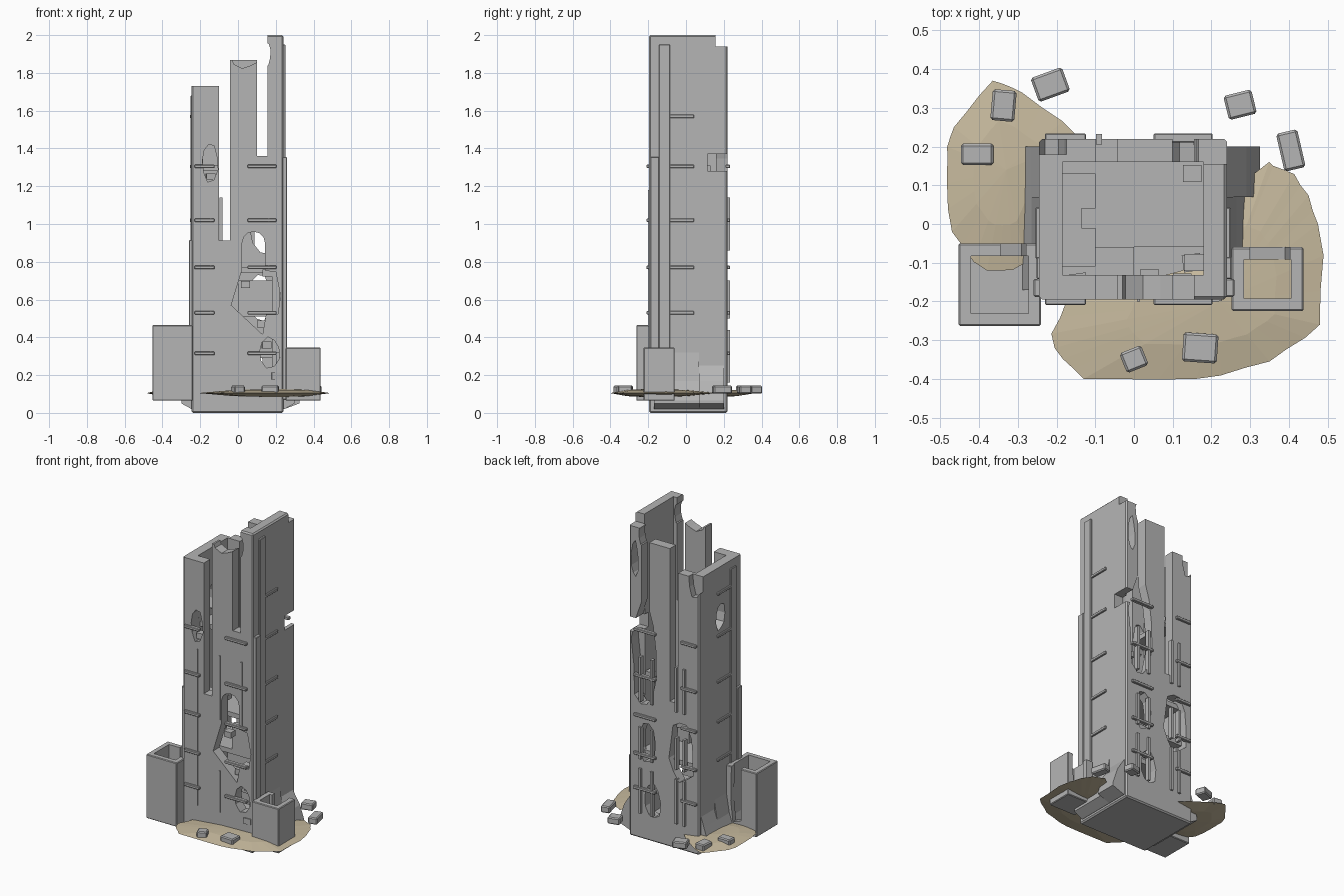
import bpy, bmesh, math, random
from mathutils import Vector, Matrix

if "Cube" in bpy.data.objects:
    bpy.data.objects.remove(bpy.data.objects["Cube"])

random.seed(4)


def material(name, rgb):
    m = bpy.data.materials.new(name)
    m.diffuse_color = (*rgb, 1)
    m.use_nodes = True
    m.node_tree.nodes["Principled BSDF"].inputs["Base Color"].default_value = m.diffuse_color
    return m


STONE = material("grey_concrete", (0.46, 0.46, 0.46))
SAND = material("tan_sand", (0.57, 0.49, 0.34))


def finish(name, bm, mat=STONE, bevel=0):
    bmesh.ops.recalc_face_normals(bm, faces=bm.faces[:])
    if bevel:
        bmesh.ops.bevel(bm, geom=bm.edges[:], offset=bevel, segments=1, affect='EDGES')
    me = bpy.data.meshes.new(name)
    bm.to_mesh(me)
    bm.free()
    me.materials.append(mat)
    ob = bpy.data.objects.new(name, me)
    bpy.context.collection.objects.link(ob)
    return ob


def box(name, x, y, z, turn=0, bevel=0):
    """Box between pairs of limits, turned about its own upright axis."""
    bm = bmesh.new()
    mid = Vector([sum(p) / 2 for p in (x, y, z)])
    size = [abs(p[1] - p[0]) for p in (x, y, z)]
    m = Matrix.Translation(mid) @ Matrix.Rotation(math.radians(turn), 4, 'Z') @ Matrix.Diagonal((*size, 1))
    bmesh.ops.create_cube(bm, size=1, matrix=m)
    return finish(name, bm, bevel=bevel)


def around(c, r):
    return (c - r, c + r)


def prism(name, pts, axis, span):
    """Extrude an outline along x (points are y,z) or along y (points are x,z)."""
    bm = bmesh.new()
    ends = []
    for t in span:
        ends.append([bm.verts.new((t, *p) if axis == 'x' else (p[0], t, p[1])) for p in pts])
    bm.faces.new(ends[0])
    bm.faces.new(ends[1])
    for i in range(len(pts)):
        bm.faces.new((ends[0][i - 1], ends[0][i], ends[1][i], ends[1][i - 1]))
    return finish(name, bm)


def cut(target, cutter):
    bpy.context.view_layer.objects.active = target
    m = target.modifiers.new("cut", 'BOOLEAN')
    m.operation, m.solver, m.object = 'DIFFERENCE', 'EXACT', cutter
    bpy.ops.object.modifier_apply(modifier=m.name)
    bpy.data.objects.remove(cutter)


def blast(target, c, r, axis, span, n=9):
    """Cut a ragged oval hole."""
    pts = []
    for i in range(n):
        a, k = math.tau * i / n + 0.3, random.uniform(0.8, 1.08)
        pts.append((c[0] + r[0] * k * math.cos(a), c[1] + r[1] * k * math.sin(a)))
    cut(target, prism("cutter", pts, axis, span))


# Hollow tower shell
tower = box("tower_walls", (-0.245, 0.24), (-0.195, 0.22), (0, 2), bevel=0.008)
cut(tower, box("cutter", (-0.185, 0.18), (-0.132, 0.16), (0.1, 3)))
THROUGH, FRONT, BACK = (-0.4, 0.4), (-0.3, -0.12), (0.15, 0.3)
# stepped wall tops and deep slots, front and back alike
for x, z in (((-0.4, -0.07), 1.73), ((-0.08, 0.125), 1.868), ((-0.10, -0.042), 0.912), ((0.10, 0.155), 1.36)):
    cut(tower, box("cutter", x, THROUGH, (z, 3)))
# arched front window and the breach below it
arch = [(0.022, 0.7), (0.143, 0.7)]
arch += [(0.0825 + 0.0605 * math.cos(math.pi * i / 6), 0.9 + 0.06 * math.sin(math.pi * i / 6)) for i in range(7)]
cut(tower, prism("cutter", arch, 'y', FRONT))
breach = [(-0.036, 0.57), (0.025, 0.77), (0.2, 0.745), (0.225, 0.62), (0.21, 0.52), (0.15, 0.53), (0.13, 0.415)]
cut(tower, prism("cutter", breach, 'y', FRONT))
# ragged holes in each wall, then broken post tops and corners
blast(tower, (0.165, 0.325), (0.06, 0.085), 'y', FRONT)
blast(tower, (-0.15, 1.33), (0.046, 0.105), 'y', FRONT)
blast(tower, (0.04, 1.88), (0.075, 0.055), 'y', FRONT)
blast(tower, (0.15, 1.9), (0.024, 0.07), 'y', THROUGH)
blast(tower, (0.135, 1.13), (0.09, 0.34), 'y', BACK, 12)
blast(tower, (-0.12, 0.61), (0.09, 0.21), 'y', BACK, 11)
blast(tower, (0.08, 0.25), (0.06, 0.12), 'y', BACK)
blast(tower, (0.11, 0.61), (0.06, 0.14), 'y', BACK)
blast(tower, (0.2, 1.74), (0.025, 0.11), 'y', BACK)
blast(tower, (-0.22, 1.7), (0.05, 0.1), 'y', (0.18, 0.3))
blast(tower, (0.01, 1.42), (0.05, 0.09), 'x', (-0.3, -0.15))
cut(tower, box("cutter", (0.14, 0.3), (0.115, 0.3), (1.28, 1.37)))
cut(tower, box("cutter", (0.14, 0.3), (0.155, 0.3), (1.94, 3)))

# Broken floors, ledges and fallen slabs inside
for i, z in enumerate((0.305, 0.525, 0.755)):
    box(f"floor_{i}", (-0.2, 0.2), (-0.06, 0.18), around(z, 0.015))
box("front_ledge", (-0.2, 0), (-0.14, -0.06), around(0.875, 0.015))
box("inner_partition", (0, 0.2), (-0.06, -0.03), (0.52, 0.7))
slab = box("corner_slab", (-0.2, -0.1), (-0.11, 0.13), around(1.295, 0.015))
cut(slab, box("cutter", (-0.135, 0), (-0.01, 0.04), (1, 1.5)))
for i, (x, y, z) in enumerate(((0.04, -0.14, 0.68), (0.15, -0.1, 0.36), (0.155, -0.1, 0.74), (0.2, -0.18, 0.195),
                               (0.125, -0.15, 0.47), (-0.145, -0.15, 1.25), (0.15, 0.13, 1.0))):
    box(f"rubble_{i}", around(x, 0.024), around(y, 0.022), around(z, 0.018), turn=8 * (i % 2))

# Horizontal ribs on every wall
for i, z in enumerate((0.315, 0.53, 0.77, 1.02, 1.305, 1.57)):
    h = around(z, 0.009)
    if i < 5:
        for wall, y in (("front", (-0.209, -0.185)), ("back", (0.21, 0.234))):
            for x in (-0.177, 0.127):
                box(f"{wall}_rib_{i}", around(x, 0.053 if x < 0 else 0.076), y, h, bevel=0.003)
    if i > 0:
        for wall, x in (("right", 0.24), ("left", -0.245)):
            box(f"{wall}_rib_{i}", around(x, 0.01), (-0.09, 0.043), h, bevel=0.003)

# Thin vertical strips, broken into lengths
for i, (x, low, high) in enumerate(((-0.145, 0.2, 1.18), (0.012, 0.78, 1.18), (0.163, 0.76, 1.18), (0.012, 0.2, 0.46))):
    box(f"front_strip_{i}", around(x, 0.004), (-0.2, -0.18), (low, high))
for x in (-0.145, -0.09, 0.08, 0.16):
    for low, high in ((0.16, 0.44), (0.5, 0.7), (0.86, 1.14)):
        box("back_strip", around(x, 0.008), (0.205, 0.232), (low, high))

# Side pilasters, thicker front corners and flared feet
for side, s, tall, short, flare in (("right", 1, 1.95, 1.355, 0.325), ("left", -1, 1.68, 0.915, 0.3)):
    box(f"{side}_pilaster", (s * 0.22, s * 0.252), (-0.142, -0.085), (0.07, tall), bevel=0.003)
    box(f"{side}_corner_strip", (s * 0.22, s * 0.259), (-0.188, -0.142), (0.07, short), bevel=0.003)
    for y, out, top in (((-0.17, 0.07), 0.3, 0.32), ((0.07, 0.2), flare, 0.25)):
        side_profile = [(0.2, 0.02), (0.245, 0.02), (out, 0.05), (out, 0.065), (out - 0.035, 0.17), (0.24, top), (0.2, top)]
        prism(f"{side}_foot", [(s * a, b) for a, b in side_profile], 'y', y)

# Open bunkers at the front corners, each with a broken back wall
for side, x, y, top, gap in (("left", (-0.453, -0.24), (-0.263, -0.05), 0.465, (-0.345, -0.29)),
                             ("right", (0.252, 0.438), (-0.225, -0.06), 0.345, (0.3, 0.39))):
    t = 0.032
    bunker = box(f"{side}_bunker", x, y, (0.065, top), bevel=0.004)
    cut(bunker, box("cutter", (x[0] + t, x[1] - t), (y[0] + t, y[1] - t), (0.1, 1)))
    a, b = gap
    cut(bunker, prism("cutter", [(a, 0.14), (b, 0.12), (b + 0.015, 0.25), (b, 1), (a, 1)], 'y', (y[1] - t - 0.01, 0)))


# Low sand drifts with ragged rims, swollen in the middle above and below
def drift(name, centre, corners):
    bm = bmesh.new()
    c, outline = Vector((*centre, 0.105)), []
    for p, q in zip(corners, corners[1:] + corners[:1]):
        p, q = Vector((*p, 0.105)), Vector((*q, 0.105))
        for k in range(3):
            v = p.lerp(q, k / 3)
            outline.append(c + (v - c) * (1 if k == 0 else random.uniform(1.0, 1.05)))
    rim = [bm.verts.new(v) for v in outline]
    for rise in (0.022, -0.022):
        ring = [bm.verts.new(c.lerp(v, 0.55) + Vector((0, 0, rise * 0.75))) for v in outline]
        hub = bm.verts.new(c + Vector((0, 0, rise)))
        for i in range(len(rim)):
            bm.faces.new((rim[i - 1], rim[i], ring[i], ring[i - 1]))
            bm.faces.new((ring[i - 1], ring[i], hub))
    finish(name, bm, SAND)


drift("front_sand", (0.22, -0.2), [(-0.205, -0.32), (-0.13, -0.4), (0.16, -0.4), (0.35, -0.355), (0.48, -0.26),
                                   (0.475, 0), (0.43, 0.1), (0.36, 0.15), (0.31, 0.13), (0.2, -0.1), (-0.175, -0.2)])
drift("back_sand", (-0.33, 0.14), [(-0.482, 0.17), (-0.465, 0.25), (-0.365, 0.37), (-0.29, 0.34), (-0.14, 0.22),
                                   (-0.28, -0.1), (-0.38, -0.12), (-0.47, -0.02)])

# Scattered blocks
for x, y, w, d, turn in ((-0.337, 0.306, 0.062, 0.08, -5), (-0.216, 0.36, 0.086, 0.066, 20), (-0.405, 0.18, 0.084, 0.056, 0),
                         (0.274, 0.308, 0.074, 0.064, 14), (0.405, 0.19, 0.056, 0.1, 13),
                         (0, -0.349, 0.06, 0.055, 22), (0.171, -0.32, 0.09, 0.075, -4)):
    box("fallen_block", around(x, w / 2), around(y, d / 2), around(0.123, 0.021), turn, 0.006)
